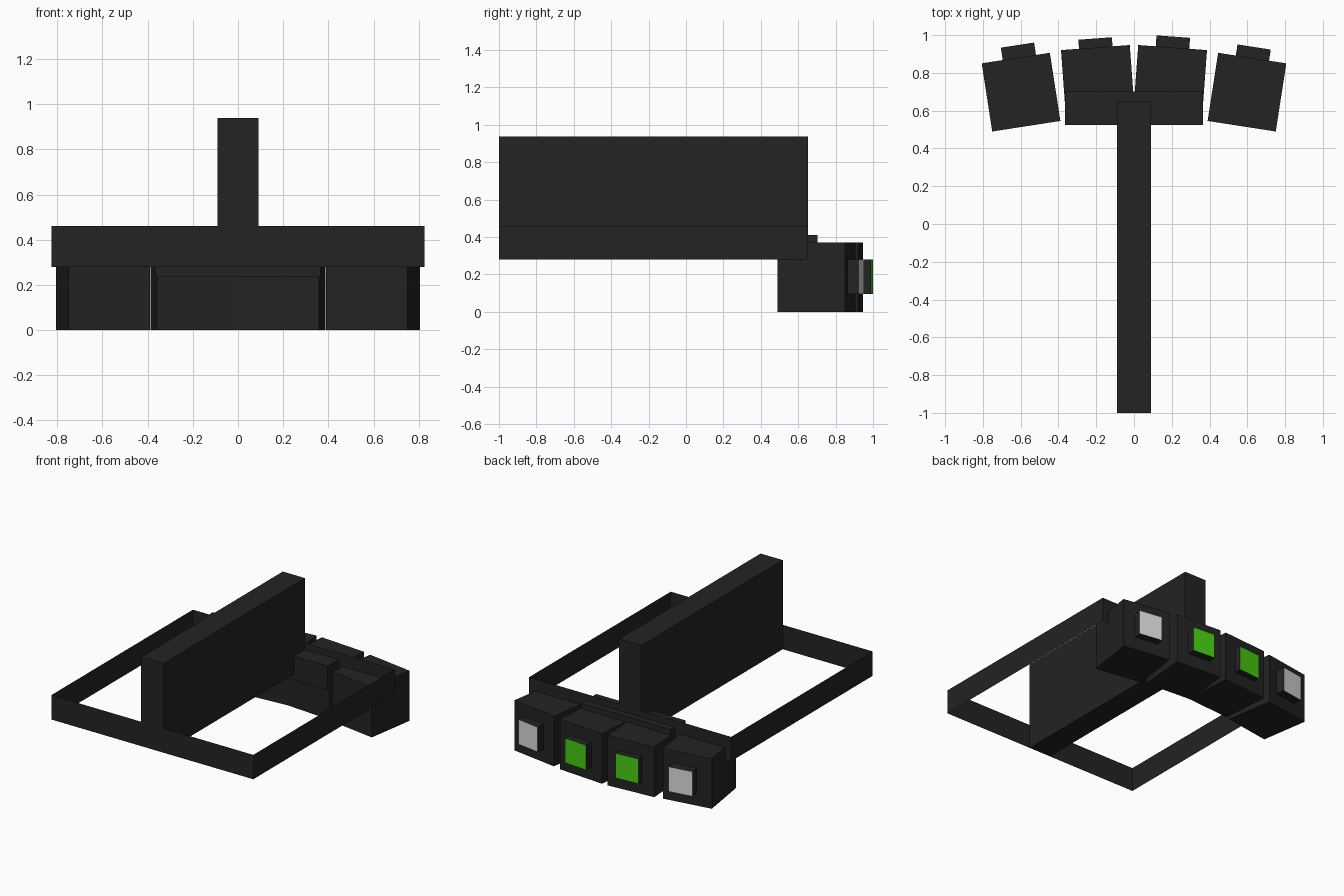
import bpy, bmesh, math
from mathutils import Matrix

if "Cube" in bpy.data.objects:
    bpy.data.objects.remove(bpy.data.objects["Cube"])


def material(name, rgb):
    m = bpy.data.materials.new(name)
    m.diffuse_color = (*rgb, 1)
    m.use_nodes = True
    m.node_tree.nodes["Principled BSDF"].inputs["Base Color"].default_value = m.diffuse_color
    return m


DARK = material("charcoal", (0.017, 0.017, 0.017))
GREY = material("light grey", (0.72, 0.72, 0.72))
GREEN = material("bright green", (0.065, 0.62, 0.006))


def finish(name, bm, mats):
    me = bpy.data.meshes.new(name)
    bm.to_mesh(me)
    bm.free()
    for m in mats:
        me.materials.append(m)
    ob = bpy.data.objects.new(name, me)
    bpy.context.collection.objects.link(ob)
    return ob


def box(name, center, size, turn=0.0, end_mat=None):
    """Box turned about z; end_mat colours its local +y face."""
    bm = bmesh.new()
    bmesh.ops.create_cube(bm, size=1, matrix=Matrix.Diagonal((*size, 1)))
    bm.normal_update()
    if end_mat:
        for f in bm.faces:
            f.material_index = 1 if f.normal.y > 0.9 else 0
    bm.transform(Matrix.Translation(center) @ Matrix.Rotation(math.radians(turn), 4, 'Z'))
    return finish(name, bm, [DARK] + ([end_mat] if end_mat else []))


# Open rectangular band of thin sheet walls
bm = bmesh.new()
corners = [(-0.825, -1), (0.825, -1), (0.825, 0.652), (-0.825, 0.652)]
low = [bm.verts.new((x, y, 0.28)) for x, y in corners]
high = [bm.verts.new((x, y, 0.46)) for x, y in corners]
for i in range(4):
    j = (i + 1) % 4
    bm.faces.new((low[i], low[j], high[j], high[i]))
finish("band_frame", bm, [DARK])

# Central top strap
box("top_strap", (0, -0.174, 0.609), (0.181, 1.652, 0.658))

# Bridge block behind the middle housings
box("bridge_block", (0, 0.6135, 0.3225), (0.731, 0.177, 0.175))

# Four lens housings fanned in an arc, each with a coloured lens tube
lenses = [
    ("outer_left", -1, 0.598, 0.698, 8.8, (-0.617, 0.947), GREY),
    ("inner_left", -1, 0.191, 0.752, 4.2, (-0.206, 0.982), GREEN),
    ("inner_right", 1, 0.191, 0.752, 4.2, (0.208, 0.992), GREEN),
    ("outer_right", 1, 0.598, 0.698, 8.8, (0.636, 0.937), GREY),
]
for name, side, x, y, angle, tip, mat in lenses:
    turn = -side * angle
    box(name + "_housing", (side * x, y, 0.185), (0.365, 0.365, 0.37), turn)
    # tube reaches from its tip back into the housing
    depth = 0.14
    a = math.radians(turn)
    cx = tip[0] + math.sin(a) * depth / 2
    cy = tip[1] - math.cos(a) * depth / 2
    box(name + "_lens", (cx, cy, 0.187), (0.178, depth, 0.183), turn, mat)
